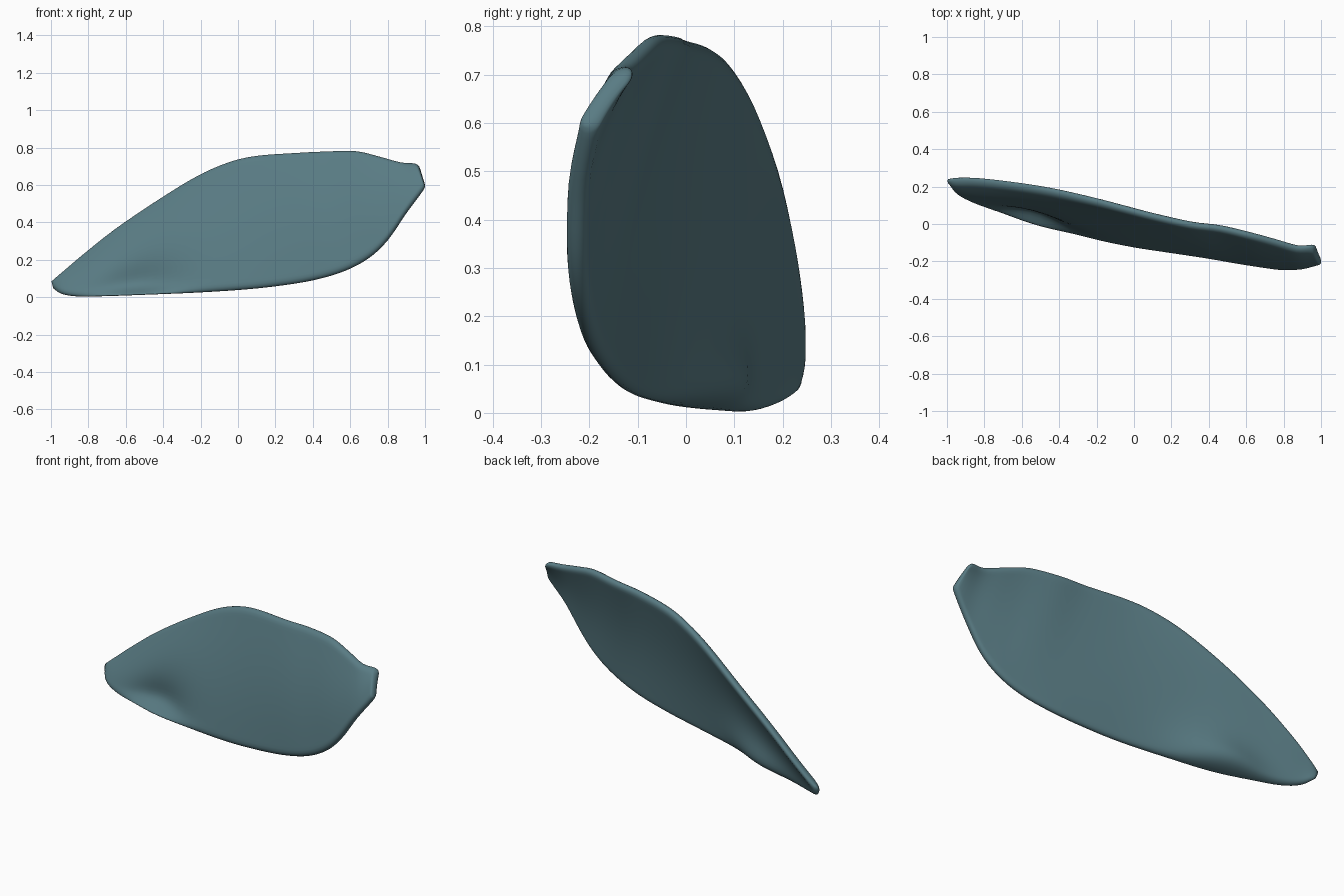
import bpy, bmesh, math
from mathutils import Vector

if "Cube" in bpy.data.objects:
    bpy.data.objects.remove(bpy.data.objects["Cube"])

# Lower and upper edge of the curved plate at matching stations, left to right
LOWER = [(-.986, .225, .045), (-.94, .17, .017), (-.85, .12, .004), (-.7, .06, .006),
         (-.5, -.01, .013), (-.25, -.06, .023), (0, -.108, .038), (.2, -.138, .058),
         (.4, -.168, .09), (.57, -.198, .14), (.7, -.218, .21), (.8, -.23, .305),
         (.9, -.228, .45), (.985, -.21, .565), (1.0, -.208, .595)]
UPPER = [(-.996, .235, .085), (-.93, .238, .14), (-.83, .235, .225), (-.66, .215, .36),
         (-.44, .18, .51), (-.22, .13, .645), (-.05, .085, .72), (.1, .045, .755),
         (.3, .0, .77), (.46, -.02, .778), (.63, -.06, .78), (.76, -.095, .75),
         (.87, -.125, .72), (.945, -.12, .714), (.968, -.125, .70)]
HALF = .022                                        # half thickness
NORMAL = Vector((-.22, -.93, .25)).normalized()    # towards the front face
STEPS, ROWS = 4, 28


def smooth_path(points):
    """Catmull-Rom curve through the points."""
    p = [Vector(q) for q in points]
    p = [p[0] * 2 - p[1]] + p + [p[-1] * 2 - p[-2]]
    out = []
    for i in range(1, len(p) - 2):
        a, b, c, d = p[i - 1:i + 3]
        for s in range(STEPS):
            t = s / STEPS
            out.append(.5 * (2 * b + (c - a) * t + (2 * a - 5 * b + 4 * c - d) * t * t
                             + (3 * b - a - 3 * c + d) * t ** 3))
    return out + [p[-2]]


def middle(lo, up, v):
    """Plate mid-surface: gentle forward bulge plus a hollow behind the lower-left lip."""
    p = lo.lerp(up, v)
    size = min(1, (up - lo).length / .6)
    p.y -= .022 * size * math.sin(math.pi * v)
    p.y += .075 * math.exp(-((p.x + .52) / .2) ** 2) * (v / .13) * math.exp(1 - v / .13)
    return p


def ring(lo, up, scale):
    """Closed cross-section with rounded edges."""
    length = (up - lo).length
    front, back = [], []
    for k in range(ROWS + 1):
        v = .5 - .5 * math.cos(math.pi * k / ROWS)
        edge = min(1, min(v, 1 - v) * length / .03)
        offset = NORMAL * HALF * scale * math.sqrt(max(0, 1 - (1 - edge) ** 2))
        p = middle(lo, up, v)
        front.append(p + offset)
        back.append(p - offset)
    return front + back[-2:0:-1]


# Loft the sections into one closed shell
bm = bmesh.new()
pairs = list(zip(smooth_path(LOWER), smooth_path(UPPER)))
rings = []
for i, (lo, up) in enumerate(pairs):
    e = min(1, (min(i, len(pairs) - 1 - i) + .6) / 4)
    rings.append([bm.verts.new(p) for p in ring(lo, up, math.sqrt(1 - (1 - e) ** 2))])
for r, s in zip(rings, rings[1:]):
    for k in range(len(r)):
        j = (k + 1) % len(r)
        bm.faces.new((r[k], r[j], s[j], s[k]))
# Close both ends
for r in (rings[0], rings[-1]):
    n = len(r)
    bm.faces.new((r[0], r[1], r[-1]))
    for k in range(1, n // 2 - 1):
        bm.faces.new((r[k], r[k + 1], r[n - k - 1], r[n - k]))
    bm.faces.new((r[n // 2 - 1], r[n // 2], r[n // 2 + 1]))
bmesh.ops.recalc_face_normals(bm, faces=bm.faces)

mesh = bpy.data.meshes.new("curved_plate")
bm.to_mesh(mesh)
bm.free()
plate = bpy.data.objects.new("curved_plate", mesh)
bpy.context.collection.objects.link(plate)
mesh.shade_smooth()

# Blue-grey finish
mat = bpy.data.materials.new("blue_grey")
mat.diffuse_color = (.1, .2, .23, 1)
mat.use_nodes = True
mat.node_tree.nodes["Principled BSDF"].inputs["Base Color"].default_value = mat.diffuse_color
mesh.materials.append(mat)
